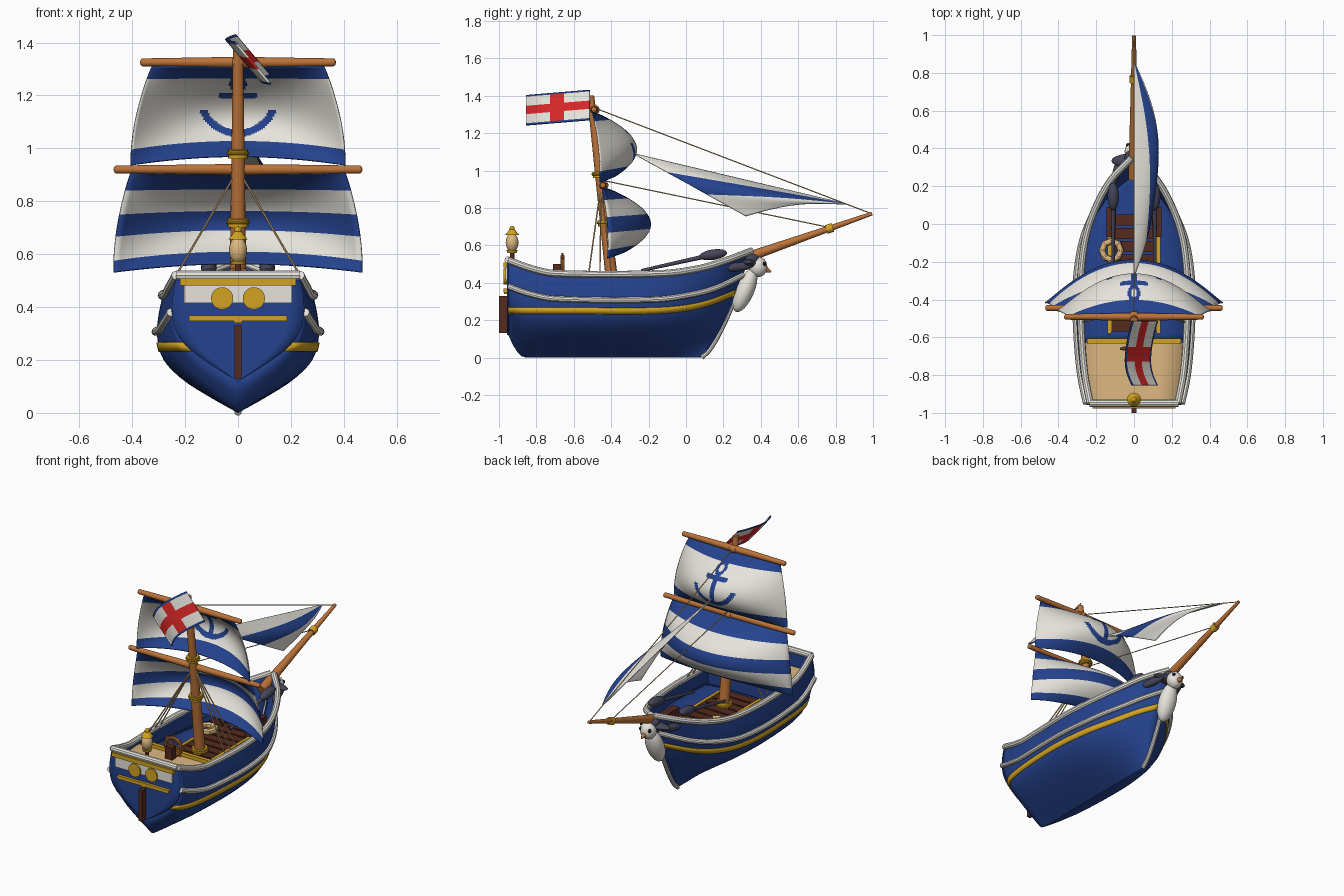
import bpy, bmesh, math
from mathutils import Vector, Matrix

if "Cube" in bpy.data.objects:
    bpy.data.objects.remove(bpy.data.objects["Cube"])

COL = {"navy_blue": (.018, .055, .27), "sail_white": (.79, .77, .71), "warm_wood": (.5, .17, .04),
       "gold": (.65, .37, .015), "dark_brown": (.09, .024, .013), "tan": (.73, .48, .22),
       "slate": (.06, .06, .1), "red": (.67, .02, .02), "black": (.01, .01, .01)}
MAT = {}
for k, c in COL.items():
    MAT[k] = bpy.data.materials.new(k)
    MAT[k].diffuse_color = (*c, 1)
sin, pi = math.sin, math.pi


def lerp(a, b, t):
    return a + (b - a) * t


def table(pts, x):
    """Smooth interpolation through (x, value) points."""
    n = len(pts)
    i = max(k for k in range(n - 1) if k == 0 or pts[k][0] <= x)
    def slope(k):
        a, b = pts[max(k - 1, 0)], pts[min(k + 1, n - 1)]
        return (b[1] - a[1]) / (b[0] - a[0])
    (x0, y0), (x1, y1) = pts[i], pts[i + 1]
    d = x1 - x0
    t = (x - x0) / d
    return ((2*t**3 - 3*t*t + 1) * y0 + (t**3 - 2*t*t + t) * d * slope(i)
            + (3*t*t - 2*t**3) * y1 + (t**3 - t*t) * d * slope(i + 1))


def finish(name, bm, mats):
    me = bpy.data.meshes.new(name)
    bm.to_mesh(me)
    bm.free()
    ob = bpy.data.objects.new(name, me)
    bpy.context.collection.objects.link(ob)
    for m in mats:
        me.materials.append(MAT[m])
    return ob


def grid(name, fn, nu, nv, mats, rule=None, thick=0, offset=0):
    """Sheet from fn(u, v), u and v in 0..1, coloured per face by rule(u, v)."""
    bm = bmesh.new()
    vs = [[bm.verts.new(fn(i / nu, j / nv)) for j in range(nv + 1)] for i in range(nu + 1)]
    for i in range(nu):
        for j in range(nv):
            f = bm.faces.new((vs[i][j], vs[i+1][j], vs[i+1][j+1], vs[i][j+1]))
            if rule:
                f.material_index = rule((i + .5) / nu, (j + .5) / nv)
    ob = finish(name, bm, mats)
    if thick:
        m = ob.modifiers.new("thickness", "SOLIDIFY")
        m.thickness, m.offset = thick, offset
    return ob


def rod(name, a, b, r1, r2, mat, n=16):
    a, b = Vector(a), Vector(b)
    d = b - a
    bm = bmesh.new()
    bmesh.ops.create_cone(bm, cap_ends=True, segments=n, radius1=r1, radius2=r2, depth=d.length,
                          matrix=Matrix.Translation((a + b) / 2) @ d.to_track_quat('Z', 'Y').to_matrix().to_4x4())
    return finish(name, bm, [mat])


def ball(name, loc, semi, mat, rx=0, rz=0):
    bm = bmesh.new()
    bmesh.ops.create_uvsphere(bm, u_segments=20, v_segments=12, radius=1,
        matrix=Matrix.Translation(loc) @ Matrix.Rotation(rz, 4, 'Z') @ Matrix.Rotation(rx, 4, 'X') @ Matrix.Diagonal((*semi, 1)))
    return finish(name, bm, [mat])


def box(name, loc, size, mat):
    bm = bmesh.new()
    bmesh.ops.create_cube(bm, size=1, matrix=Matrix.Translation(loc) @ Matrix.Diagonal((*size, 1)))
    return finish(name, bm, [mat])


def tube(name, pts, r, mat):
    cu = bpy.data.curves.new(name, 'CURVE')
    cu.dimensions, cu.bevel_depth, cu.bevel_resolution, cu.use_fill_caps = '3D', r, 3, True
    sp = cu.splines.new('POLY')
    sp.points.add(len(pts) - 1)
    for p, q in zip(sp.points, pts):
        p.co = (*q, 1)
    cu.materials.append(MAT[mat])
    ob = bpy.data.objects.new(name, cu)
    bpy.context.collection.objects.link(ob)
    bpy.ops.object.select_all(action='DESELECT')
    bpy.context.view_layer.objects.active = ob
    ob.select_set(True)
    bpy.ops.object.convert(target='MESH')


def ring(name, loc, R, r, mat, rot=(0, 0, 0), n=28):
    bpy.ops.mesh.primitive_torus_add(location=loc, rotation=rot, major_radius=R, minor_radius=r,
                                     major_segments=n, minor_segments=10)
    bpy.context.object.name = name
    bpy.context.object.data.materials.append(MAT[mat])


# hull lines: t runs stern to bow, z is height
PLAN = [(0, .25), (.12, .28), (.3, .3), (.5, .305), (.65, .287), (.75, .255), (.85, .195), (.93, .12), (1, .012)]
SECT = [(0, 0), (.13, .34), (.28, .68), (.45, .92), (.65, 1), (.82, .985), (1, .93)]
SHEER = [(0, .52), (.1, .475), (.2, .45), (.65, .45), (.8, .475), (.9, .515), (1, .57)]
WALE = [(0, .38), (.08, .345), (.2, .315), (.65, .31), (.8, .335), (.9, .37), (1, .44)]
GOLD = [(0, .25), (.3, .25), (.65, .25), (.8, .265), (.9, .295), (1, .35)]


def stem(z):
    return .08 + .27 * (max(z, 0) / .57) ** .7


def keel(t):
    return .12 * max(0, 1 - t / .09) ** 2


def hull(t, z, side=1, out=0):
    h = (z - keel(t)) / (table(SHEER, t) - keel(t))
    x = table(PLAN, t) * table(SECT, min(max(h, 0), 1)) + out
    return Vector((side * x, lerp(-.95, stem(z), t), z))


def shell(u, v):
    u = u * 2 - 1
    return hull(v, lerp(keel(v), table(SHEER, v), abs(u)), 1 if u > 0 else -1)


grid("hull", shell, 40, 44, ["navy_blue"], None, .014, 1)
def transom(u, v):
    p = hull(0, lerp(.12, .52, v))
    return (p.x * (2 * u - 1), p.y, p.z)
grid("transom", transom, 8, 20, ["navy_blue"], None, .016)

# rails, wales and gold stripes on both sides
T = [i / 40 for i in range(41)]
for s, n in ((1, "right"), (-1, "left")):
    tube(n + "_rail", [hull(t, table(SHEER, t), s) for t in T], .019, "sail_white")
    tube(n + "_wale", [hull(t, table(WALE, t), s, .004) for t in T], .016, "sail_white")
    grid(n + "_gold_stripe", lambda u, v: hull(u, table(GOLD, u) + .034 * (v - .5), s, .003),
         44, 2, ["gold"], None, .005)
tube("stern_rail", [(-.235, -.95, .52), (.235, -.95, .52)], .02, "sail_white")
tube("stem_post", [(0, stem(z) + .004, z) for z in [i * .03 for i in range(13)]], .013, "sail_white")


# decks
def deck(name, y0, y1, z, mat):
    def fn(u, v):
        p = hull((lerp(y0, y1, v) + .95) / (stem(z) + .95), z)
        return ((2 * u - 1) * max(p.x - .006, 0), p.y, z)
    grid(name, fn, 4, 24, [mat], None, .01)


deck("quarter_deck", -.945, -.62, .415, "tan")
deck("main_deck", -.62, .25, .33, "navy_blue")
box("deck_bulkhead", (0, -.62, .375), (.54, .015, .09), "navy_blue")
box("deck_gold_beam", (0, -.62, .43), (.5, .025, .025), "gold")
for i in range(9):
    box("deck_plank", (0, -.54 + i * .07, .34), (.24, .058, .02), "dark_brown")
for x in (-.13, .13):
    box("hatch_edge", (x, -.26, .342), (.02, .64, .028), "gold")
ring("rope_coil", (-.12, -.14, .37), .05, .018, "tan", n=8)

# stern decoration, rudder and lantern
box("stern_panel", (0, -.962, .45), (.41, .008, .07), "sail_white")
box("stern_upper_bar", (0, -.967, .495), (.44, .02, .026), "gold")
box("stern_lower_bar", (0, -.965, .358), (.37, .02, .022), "gold")
for x in (-.06, .06):
    rod("stern_window", (x, -.955, .433), (x, -.975, .433), .042, .042, "gold", 24)
box("rudder", (0, -.973, .23), (.026, .054, .2), "dark_brown")
box("rudder_hinge", (0, -.963, .35), (.03, .02, .02), "gold")
rod("lantern_post", (0, -.93, .5), (0, -.93, .57), .012, .012, "dark_brown")
rod("lantern_base", (0, -.93, .56), (0, -.93, .575), .025, .03, "gold")
ball("lantern_glass", (0, -.93, .615), (.034, .034, .05), "tan")
rod("lantern_cap", (0, -.93, .655), (0, -.93, .685), .037, .014, "gold")
ball("lantern_knob", (0, -.93, .69), (.014, .014, .014), "gold")

# steering wheel
box("wheel_post", (0, -.69, .45), (.05, .04, .1), "dark_brown")
ring("wheel_rim", (0, -.66, .485), .055, .011, "warm_wood", (pi / 2, 0, 0))
for k in range(4):
    a = k * pi / 4
    d = Vector((math.cos(a), 0, sin(a))) * .075
    c = Vector((0, -.66, .485))
    rod("wheel_spoke", c - d, c + d, .006, .006, "warm_wood", 8)


# mast, bands, yards
def mast(z, f=0):
    return Vector((0, -.4 - .116 * (z - .45) + f, z))


rod("mast", mast(.33), mast(1.4), .034, .019, "warm_wood")
for z, r in ((.36, .046), (.72, .04), (.98, .038)):
    rod("mast_band", mast(z - .016), mast(z + .016), r, r, "gold")
    ring("mast_band_lip", mast(z), r, .006, "gold")
for z, w in ((.92, .46), (1.325, .36)):
    c = mast(z, .01)
    ball("yard_knot", c, (.03, .03, .025), "warm_wood")
    for s in (1, -1):
        e = c + Vector((s * w, 0, 0))
        rod("yard_arm", c, e, .021, .015, "warm_wood")
        ball("yard_tip", e, (.01, .015, .015), "warm_wood")


# square sails
def square_sail(zt, zb, yt, yb, wt, wb, bulge):
    def fn(u, v):
        u = 2 * u - 1
        return Vector((u * lerp(wt, wb, sin(v * pi / 2) ** .9),
                       lerp(yt, yb, v) + bulge * sin(pi * v * .9) ** .8 * (1 - .93 * u * u),
                       lerp(zt, zb, v) + .035 * (1 - u * u) * v))
    return fn


lower = square_sail(.91, .53, -.45, -.425, .405, .47, .245)
upper = square_sail(1.31, .935, -.5, -.465, .325, .405, .215)


def anchor(u, v):
    p = upper(u, v)
    x, z = abs(p.x), p.z
    arc = abs(math.hypot(x, z - 1.197) - .142) < .014 and z < 1.145
    eye = abs(math.hypot(x, z - 1.245) - .024) < .009
    bar = x < .07 and abs(z - 1.2) < .011
    shank = x < .013 and 1.05 < z < 1.225
    return int(v < .13 or v > .84 or arc or eye or bar or shank)


grid("lower_sail", lower, 40, 50, ["sail_white", "navy_blue"],
     lambda u, v: int(v < .18 or .42 < v < .64 or v > .88), .007)
grid("upper_sail", upper, 100, 80, ["sail_white", "navy_blue"], anchor, .007)

# bowsprit and jib
rod("bowsprit", (0, .24, .505), (0, .995, .77), .03, .01, "warm_wood")
rod("bowsprit_band", (0, .75, .684), (0, .785, .696), .024, .024, "gold")
HEAD, TACK, CLEW = Vector((0, -.28, 1.09)), Vector((0, .86, .82)), Vector((.1, .32, .755))


def jib(u, v):
    p = lerp(lerp(HEAD, CLEW, v), TACK, u * .995)
    p.x += .07 * sin(pi * u) * sin(pi * v * .8) + .04 * sin(pi * v) * (1 - u)
    p.z += .03 * sin(pi * u) * v ** 3
    return p


grid("jib_sail", jib, 40, 40, ["sail_white", "navy_blue"], lambda u, v: int(.3 < v < .64), .006)

# rigging
rod("top_stay", mast(1.34), (0, .99, .77), .003, .003, "tan", 6)
rod("lower_stay", mast(.95), (0, .77, .695), .003, .003, "tan", 6)
for s in (1, -1):
    for y in (-.52, -.46, -.4):
        rod("shroud", mast(.92), (s * .275, y, .45), .004, .004, "tan", 6)


# flag
def flag(u, v):
    return (-.035 * sin(pi * u) + .01 * u * sin(2 * pi * u) - .01 + .135 * v, -.515 - .34 * u, 1.43 - .028 * u - .16 * v)


def flag_rule(u, v):
    if v < .06 or v > .94:
        return 1
    return 2 if abs(u - .51) < .105 or abs(v - .5) < .14 else 0


grid("flag", flag, 40, 36, ["sail_white", "navy_blue", "red"], flag_rule, .006)

# bird figurehead with hat
ball("bird_body", (0, .315, .36), (.058, .05, .125), "sail_white", -.4)
ball("bird_head", (0, .385, .485), (.05, .05, .055), "sail_white")
rod("bird_beak", (0, .42, .472), (0, .455, .458), .02, .005, "warm_wood")
ball("hat_crown", (0, .35, .525), (.05, .045, .035), "slate")
ball("hat_brim", (0, .335, .505), (.12, .04, .022), "slate")
for s in (1, -1):
    ball("bird_eye", (s * .032, .418, .5), (.01, .01, .012), "black")
    ball("hat_corner", (s * .09, .28, .485), (.022, .085, .024), "slate", .1, s * .25)
    # deck guns
    box("gun_carriage", (s * .12, .01, .385), (.05, .16, .1), "dark_brown")
    rod("gun_barrel", (s * .11, -.24, .465), (s * .11, .1, .54), .008, .012, "slate")
    ball("gun_muzzle", (s * .11, .145, .55), (.03, .075, .028), "slate", .15)

# smooth shading with sharp edges kept
bpy.ops.object.select_all(action='DESELECT')
for ob in bpy.data.objects:
    ob.select_set(True)
    bpy.context.view_layer.objects.active = ob
bpy.ops.object.shade_smooth_by_angle(angle=math.radians(35))

for m in bpy.data.materials:
    if m.users and not m.is_grease_pencil:
        m.use_nodes = True
        m.node_tree.nodes["Principled BSDF"].inputs["Base Color"].default_value = m.diffuse_color
